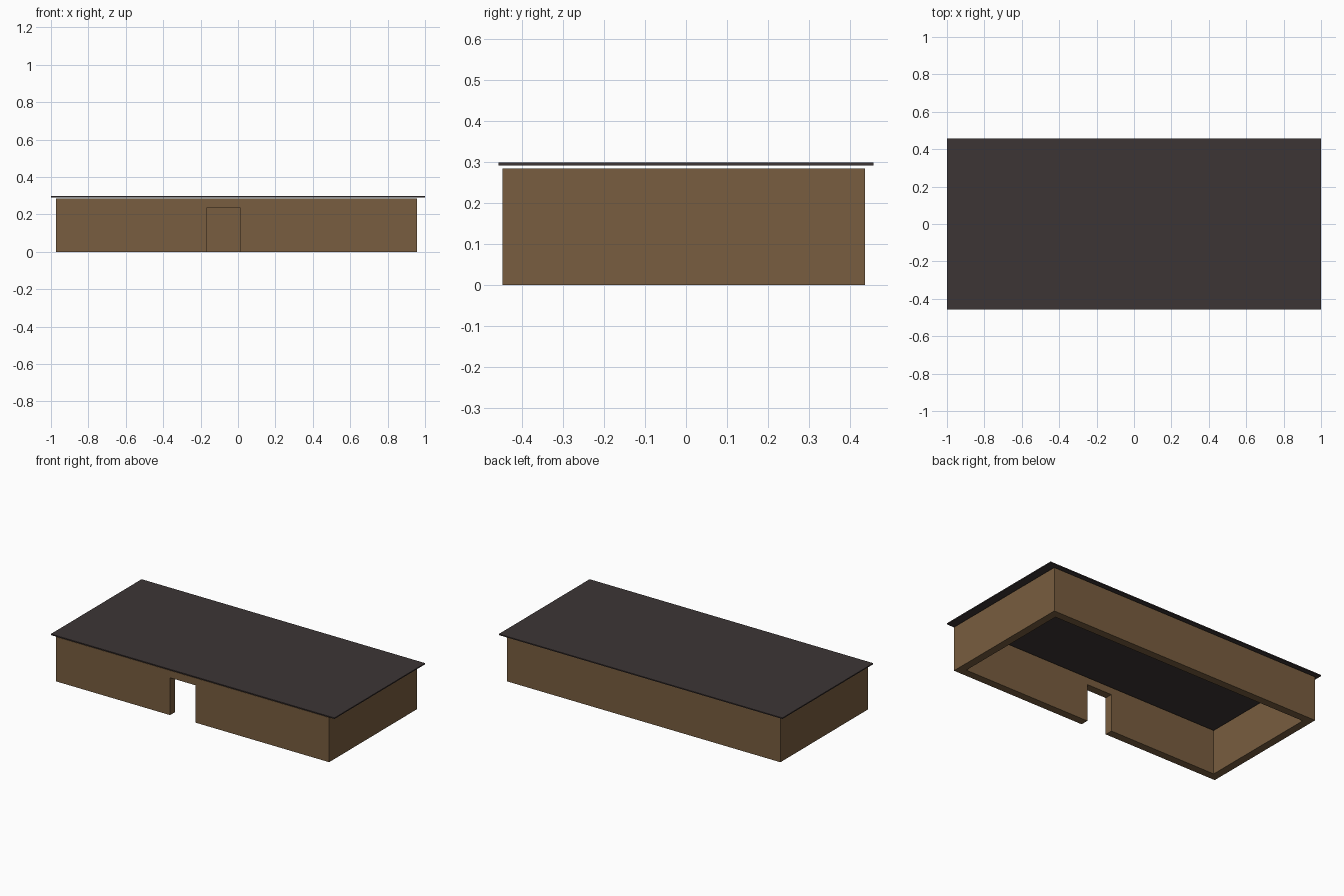
import bpy

# Remove the default object
default = bpy.data.objects.get("Cube")
if default:
    bpy.data.objects.remove(default, do_unlink=True)


def make_material(name, rgb):
    mat = bpy.data.materials.new(name)
    mat.use_nodes = True
    mat.diffuse_color = (*rgb, 1)
    mat.node_tree.nodes["Principled BSDF"].inputs["Base Color"].default_value = (*rgb, 1)
    return mat


def box(name, low, high, mat):
    """Axis-aligned box between two corners."""
    centre = [(a + b) / 2 for a, b in zip(low, high)]
    bpy.ops.mesh.primitive_cube_add(size=1, location=centre)
    obj = bpy.context.object
    obj.name = obj.data.name = name
    obj.scale = [b - a for a, b in zip(low, high)]
    bpy.ops.object.transform_apply(location=False, rotation=False, scale=True)
    obj.data.materials.append(mat)
    return obj


def cut(target, cutter):
    """Subtract the cutter from the target and discard it."""
    cutter.hide_render = True
    mod = target.modifiers.new("opening", "BOOLEAN")
    mod.operation = "DIFFERENCE"
    mod.solver = "EXACT"
    mod.object = cutter
    bpy.context.view_layer.objects.active = target
    bpy.ops.object.modifier_apply(modifier=mod.name)
    bpy.data.objects.remove(cutter, do_unlink=True)


wall_brown = make_material("wall brown", (0.188, 0.11, 0.05))
roof_charcoal = make_material("roof charcoal", (0.046, 0.036, 0.036))

LEFT, RIGHT = -0.972, 0.956
FRONT, BACK = -0.447, 0.437
WALL_TOP = 0.284
THICK = 0.05

# Walls: one block hollowed right through, with a doorway in the front
walls = box("walls", (LEFT, FRONT, 0), (RIGHT, BACK, WALL_TOP), wall_brown)
room = box("room_cutter", (LEFT + THICK, FRONT + THICK, -1),
           (RIGHT - THICK, BACK - THICK, 1), wall_brown)
cut(walls, room)
doorway = box("doorway_cutter", (-0.166, FRONT - THICK, -1),
              (0.012, FRONT + 2 * THICK, 0.238), wall_brown)
cut(walls, doorway)

# Thin flat roof floating just above the walls
box("roof", (-1, -0.457, 0.291), (1, 0.457, 0.298), roof_charcoal)
